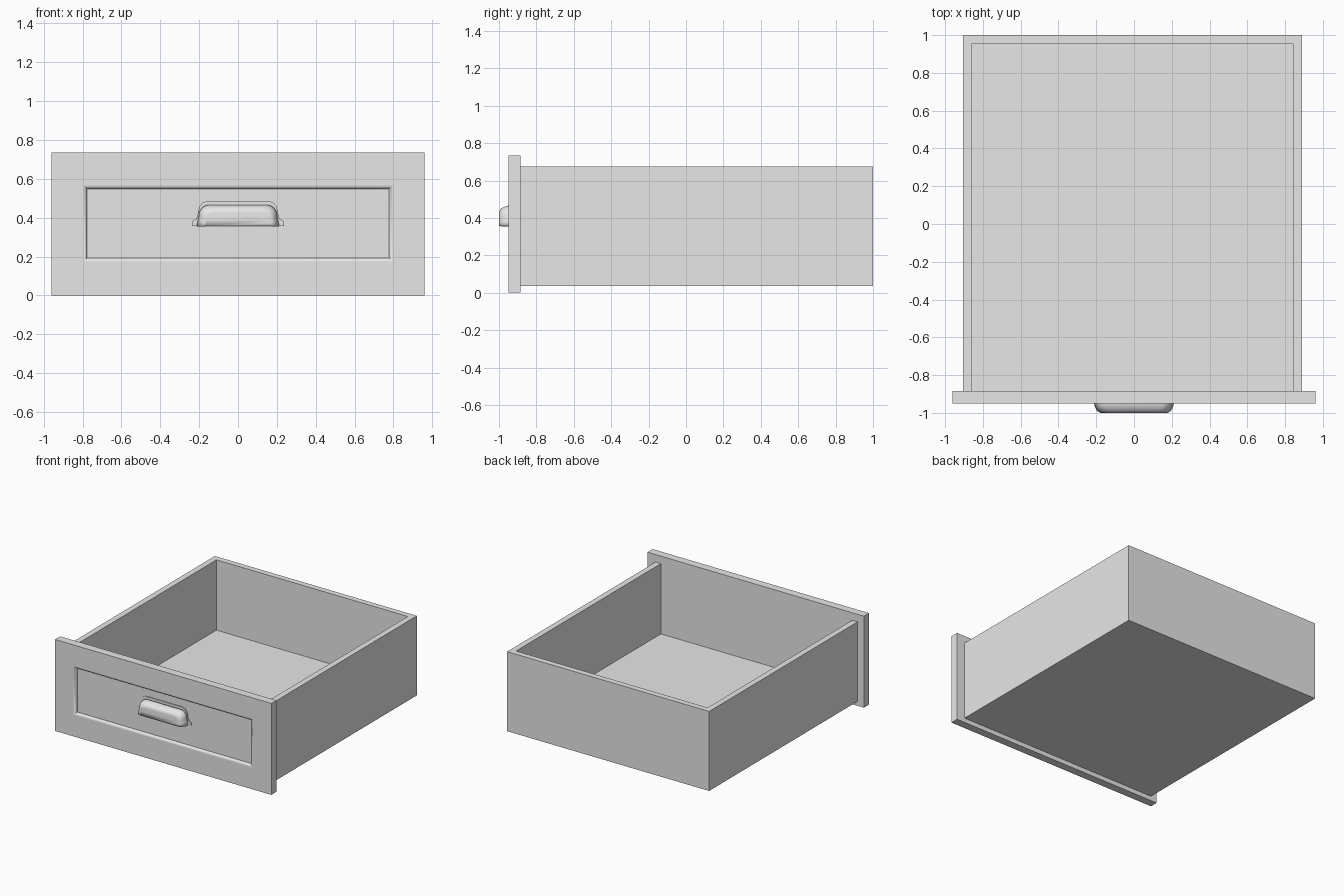
import bpy, bmesh, math

cube = bpy.data.objects.get("Cube")
if cube:
    bpy.data.objects.remove(cube, do_unlink=True)

grey = bpy.data.materials.new("plain grey")
grey.use_nodes = True
COLOUR = (0.8, 0.8, 0.8, 1)
grey.diffuse_color = COLOUR
grey.node_tree.nodes["Principled BSDF"].inputs["Base Color"].default_value = COLOUR


def finish(name, bm, smooth=False):
    bmesh.ops.recalc_face_normals(bm, faces=bm.faces)
    mesh = bpy.data.meshes.new(name)
    bm.to_mesh(mesh)
    bm.free()
    mesh.materials.append(grey)
    obj = bpy.data.objects.new(name, mesh)
    bpy.context.collection.objects.link(obj)
    if smooth:
        bpy.ops.object.select_all(action="DESELECT")
        obj.select_set(True)
        bpy.context.view_layer.objects.active = obj
        bpy.ops.object.shade_smooth_by_angle(angle=math.radians(35))
    return obj


def loft(rings, closed=True, cap_start=True, cap_end=True):
    """Bridge rings of points with quads and optionally cap the ends."""
    bm = bmesh.new()
    loops = [[bm.verts.new(p) for p in ring] for ring in rings]
    n = len(loops[0])
    for a, b in zip(loops, loops[1:]):
        for i in range(n if closed else n - 1):
            j = (i + 1) % n
            bm.faces.new((a[i], a[j], b[j], b[i]))
    if cap_start:
        bm.faces.new(loops[0])
    if cap_end:
        bm.faces.new(loops[-1])
    return bm


def prism(name, outline, z0, z1):
    return finish(name, loft([[(x, y, z) for x, y in outline] for z in (z0, z1)]))


# Drawer box: a U of walls, open towards the front panel, and a floor
LEFT, RIGHT, JOIN, BACK, WALL = 0.89, -0.906, -0.885, 1.0, 0.047
BOTTOM, RIM, FLOOR = 0.036, 0.675, 0.11
inner_l, inner_r, inner_b = LEFT - WALL, RIGHT + WALL, BACK - WALL
prism("drawer_walls",
      [(RIGHT, JOIN), (RIGHT, BACK), (LEFT, BACK), (LEFT, JOIN),
       (inner_l, JOIN), (inner_l, inner_b), (inner_r, inner_b), (inner_r, JOIN)],
      BOTTOM, RIM)
prism("drawer_floor",
      [(inner_r, JOIN), (inner_r, inner_b), (inner_l, inner_b), (inner_l, JOIN)],
      BOTTOM, FLOOR)


# Front panel with a rounded-over edge dropping into a recessed field
def rect(half_w, z0, z1, y):
    return [(-half_w, y, z0), (half_w, y, z0), (half_w, y, z1), (-half_w, y, z1)]


FACE, EDGE, STEPS = -0.95, 0.02, 6
rings = [rect(0.961, 0, 0.735, JOIN), rect(0.961, 0, 0.735, FACE)]
for i in range(STEPS + 1):
    a = math.pi / 2 * i / STEPS
    d = EDGE * math.sin(a)
    rings.append(rect(0.797 - d, 0.173 + d, 0.568 - d, FACE + EDGE * (1 - math.cos(a))))
panel = finish("front_panel", loft(rings), smooth=True)
weighted = panel.modifiers.new("flat field shading", "WEIGHTED_NORMAL")
weighted.keep_sharp = True

# Cup pull
PULL_Z, FIELD = 0.356, FACE + EDGE


def mirrored(half):
    return half + [(-x, z) for x, z in reversed(half)]


# Backplate with flared feet
plate = mirrored([(0.238, 0), (0.238, 0.02), (0.23, 0.03), (0.215, 0.037),
                  (0.208, 0.055), (0.205, 0.08), (0.197, 0.104),
                  (0.182, 0.122), (0.16, 0.13)])
finish("pull_backplate",
       loft([[(x, y, PULL_Z + z) for x, z in plate] for y in (FIELD, FIELD - 0.008)]))

# Hollow hood, open underneath
WIDTH, HEIGHT, CORNER = 0.212, 0.11, 0.055
half = [(WIDTH, 0), (0.207, 0.028)]
for i in range(7):
    a = math.pi / 2 * i / 6
    half.append((0.202 - CORNER * (1 - math.cos(a)), HEIGHT - CORNER * (1 - math.sin(a))))
hood = mirrored(half)
levels = []
for i in range(8):
    a = math.pi / 2 * i / 7
    inset = 0.04 * (1 - math.cos(a))
    y = FIELD - 0.008 - 0.062 * math.sin(a)
    levels.append([(x * (1 - inset / WIDTH), y, PULL_Z + z * (1 - inset / HEIGHT))
                   for x, z in hood])
pull = finish("pull_hood", loft(levels, closed=False, cap_start=False), smooth=True)
# Point the shell normals outwards so the thickness goes inside
front = max(pull.data.polygons, key=lambda p: p.area)
if front.normal.y > 0:
    pull.data.flip_normals()
shell = pull.modifiers.new("shell", "SOLIDIFY")
shell.thickness = 0.006
shell.offset = -1
